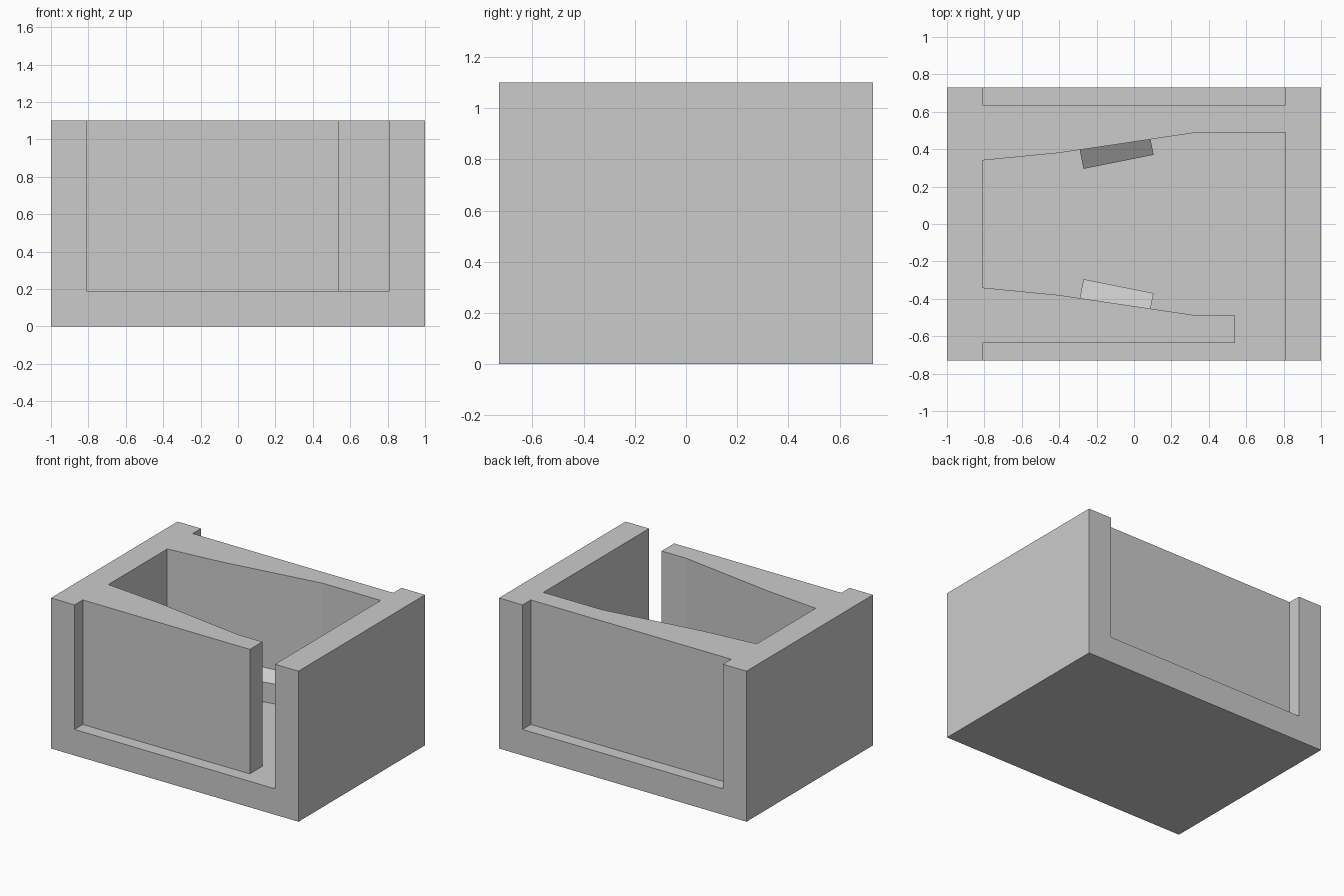
import bpy, bmesh
from math import atan2
from mathutils import Matrix, Vector

if "Cube" in bpy.data.objects:
    bpy.data.objects.remove(bpy.data.objects["Cube"])

W, D, H, FLOOR = 1.0, 0.73, 1.10, 0.19   # half width, half depth, height, floor level


def prism(name, profile, offset, matrix=Matrix()):
    """Closed solid: a flat 3D profile pushed along an offset."""
    bm = bmesh.new()
    face = bm.faces.new([bm.verts.new(p) for p in profile])
    ext = bmesh.ops.extrude_face_region(bm, geom=[face], use_keep_orig=True)
    moved = [g for g in ext["geom"] if isinstance(g, bmesh.types.BMVert)]
    bmesh.ops.translate(bm, verts=moved, vec=Vector(offset))
    bm.transform(matrix)
    bmesh.ops.recalc_face_normals(bm, faces=bm.faces[:])
    mesh = bpy.data.meshes.new(name)
    bm.to_mesh(mesh)
    bm.free()
    obj = bpy.data.objects.new(name, mesh)
    bpy.context.collection.objects.link(obj)
    return obj


def carve(target, cutter):
    """Subtract the cutter, then discard it."""
    mod = target.modifiers.new("carve", 'BOOLEAN')
    mod.operation = 'DIFFERENCE'
    mod.solver = 'EXACT'
    mod.object = cutter
    cutter.hide_render = True
    bpy.context.view_layer.objects.active = target
    bpy.ops.object.modifier_apply(modifier=mod.name)
    bpy.data.objects.remove(cutter)


def upright(name, outline, z0, z1):
    return prism(name, [(x, y, z0) for x, y in outline], (0, 0, z1 - z0))


# Solid block
housing = upright("housing", [(-W, -D), (W, -D), (W, D), (-W, D)], 0, H)

# Tapered cavity, joined to the front recess through the gap at the right
taper = [(-0.81, 0.34), (-0.40, 0.38), (0.34, 0.49)]
cavity = ([(x, -y) for x, y in taper]
          + [(0.54, -0.49), (0.54, -0.635), (-0.81, -0.635), (-0.81, -0.9),
             (0.81, -0.9), (0.81, 0.49)]
          + taper[::-1])
carve(housing, upright("cavity_cutter", cavity, FLOOR, H + 0.2))

# Shallow recess in the back
recess = [(-0.81, 0.635), (0.81, 0.635), (0.81, 0.9), (-0.81, 0.9)]
carve(housing, upright("recess_cutter", recess, FLOOR, H + 0.2))

# Sloped blocks standing on the floor against both tapered walls
start, end = Vector((-0.27, 0.295)), Vector((0.105, 0.37))
run = end - start
place = (Matrix.Translation((start.x, start.y, 0))
         @ Matrix.Rotation(atan2(run.y, run.x), 4, 'Z'))
section = [(0, 0, FLOOR - 0.02), (0, 0.13, FLOOR - 0.02), (0, 0.13, 0.42), (0, 0, 0.335)]
for name, side in (("back_ramp_block", 1), ("front_ramp_block", -1)):
    prism(name, section, (run.length, 0, 0),
          Matrix.Diagonal((1, side, 1, 1)) @ place)
